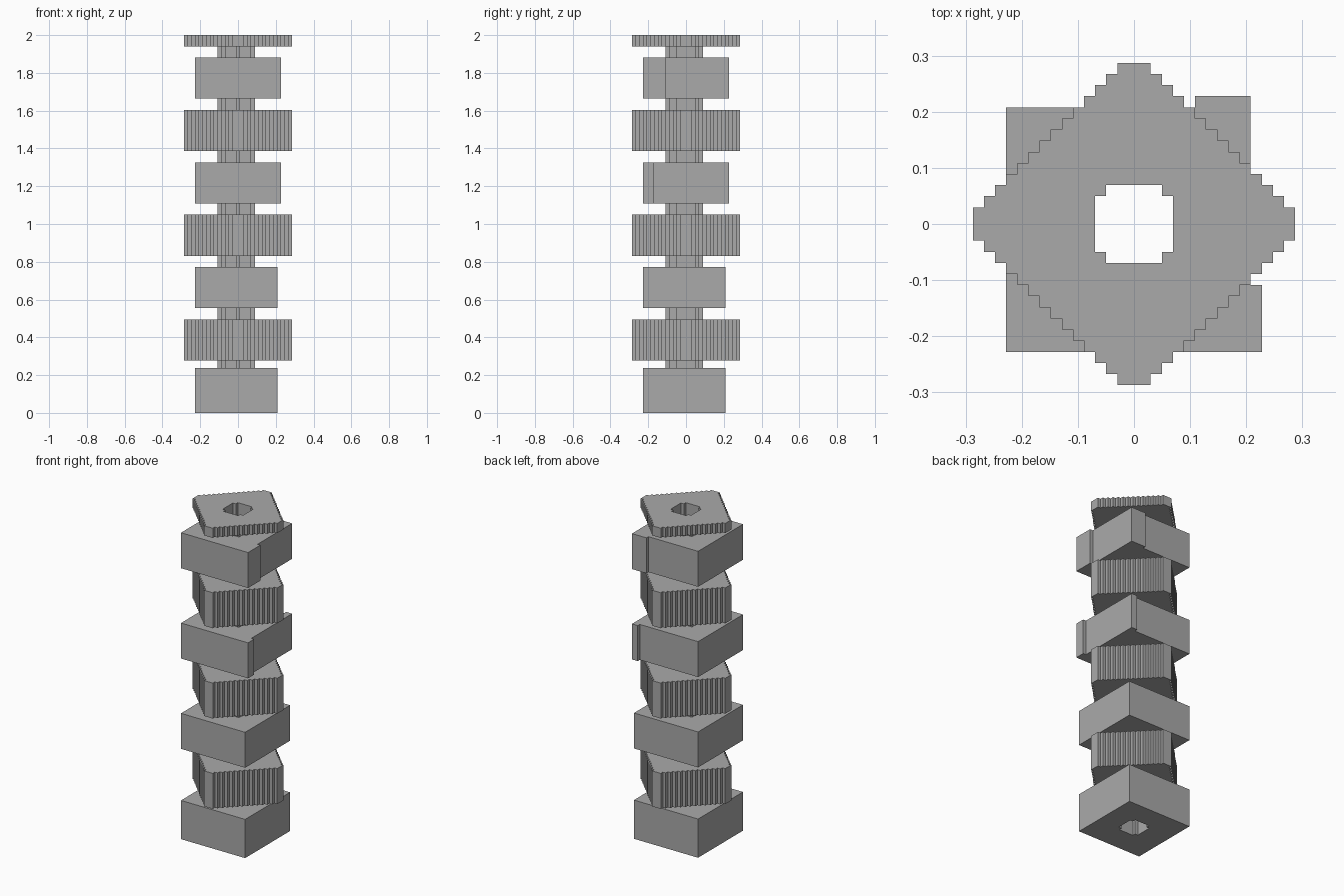
import bpy
import bmesh

if "Cube" in bpy.data.objects:
    bpy.data.objects.remove(bpy.data.objects["Cube"])

CELL = 2 / 101  # edge of one small cube

grey = bpy.data.materials.new("stone grey")
grey.use_nodes = True
colour = (0.4, 0.4, 0.4, 1)
grey.diffuse_color = colour
grey.node_tree.nodes["Principled BSDF"].inputs["Base Color"].default_value = colour


# Cross-sections: each tells whether cell (i, j) is solid
def diamond(i, j):
    return abs(i) + abs(j) <= 15 and max(abs(i), abs(j)) <= 14


def collar(i, j):
    return (i + 0.001) ** 2 + (j + 0.001) ** 2 < 25


def block(lip=None):
    """Square block; cells beyond the lip position stick out by one."""
    def inside(i, j):
        if -11 <= i <= 10 and -11 <= j <= 10:
            return True
        if lip is None:
            return False
        return (i == 11 and -11 <= j <= -lip) or (j == 11 and lip <= i <= 10)
    return inside


def bore(i, j):
    return i * i + j * j < 16


def build(name, section, low, height):
    """Cubed solid with a central bore; front and underside are loose tiles."""
    span = range(-14, 15)
    plan = {(i, j) for i in span for j in span if section(i, j) and not bore(i, j)}
    cells = {(i, j, k) for i, j in plan for k in range(low, low + height)}
    bm = bmesh.new()
    shared = {}

    def vert(p, loose):
        place = ((p[0] - 0.5) * CELL, (p[1] - 0.5) * CELL, p[2] * CELL)
        if loose:
            return bm.verts.new(place)
        if p not in shared:
            shared[p] = bm.verts.new(place)
        return shared[p]

    walls, tiles = [], []
    for cell in sorted(cells):
        for axis in range(3):
            for side in (0, 1):
                near = list(cell)
                near[axis] += 2 * side - 1
                if tuple(near) in cells:
                    continue
                u, v = (axis + 1) % 3, (axis + 2) % 3
                ring = []
                for a, b in ((0, 0), (1, 0), (1, 1), (0, 1)):
                    p = list(cell)
                    p[axis] += side
                    p[u] += a
                    p[v] += b
                    ring.append(tuple(p))
                if not side:
                    ring.reverse()
                loose = not side and axis > 0
                face = bm.faces.new([vert(p, loose) for p in ring])
                (tiles if loose else walls).append(face)

    # Merge the flat walls into large faces
    edges = list({e for f in walls for e in f.edges})
    verts = list({v for f in walls for v in f.verts})
    bmesh.ops.dissolve_limit(bm, angle_limit=0.02, verts=verts, edges=edges)
    mesh = bpy.data.meshes.new(name)
    bm.to_mesh(mesh)
    bm.free()
    mesh.materials.append(grey)
    obj = bpy.data.objects.new(name, mesh)
    bpy.context.collection.objects.link(obj)


# Stack from the ground up: square blocks and diamonds alternate with collars
stack = [
    ("base_block", block(), 12), ("lowest_collar", collar, 2),
    ("lower_diamond", diamond, 11), ("collar", collar, 3),
    ("second_block", block(), 11), ("collar", collar, 3),
    ("middle_diamond", diamond, 11), ("collar", collar, 3),
    ("third_block", block(9), 11), ("collar", collar, 3),
    ("upper_diamond", diamond, 11), ("collar", collar, 3),
    ("top_block", block(6), 11), ("collar", collar, 3),
    ("diamond_cap", diamond, 3),
]
level = 0
for name, section, height in stack:
    build(name, section, level, height)
    level += height
